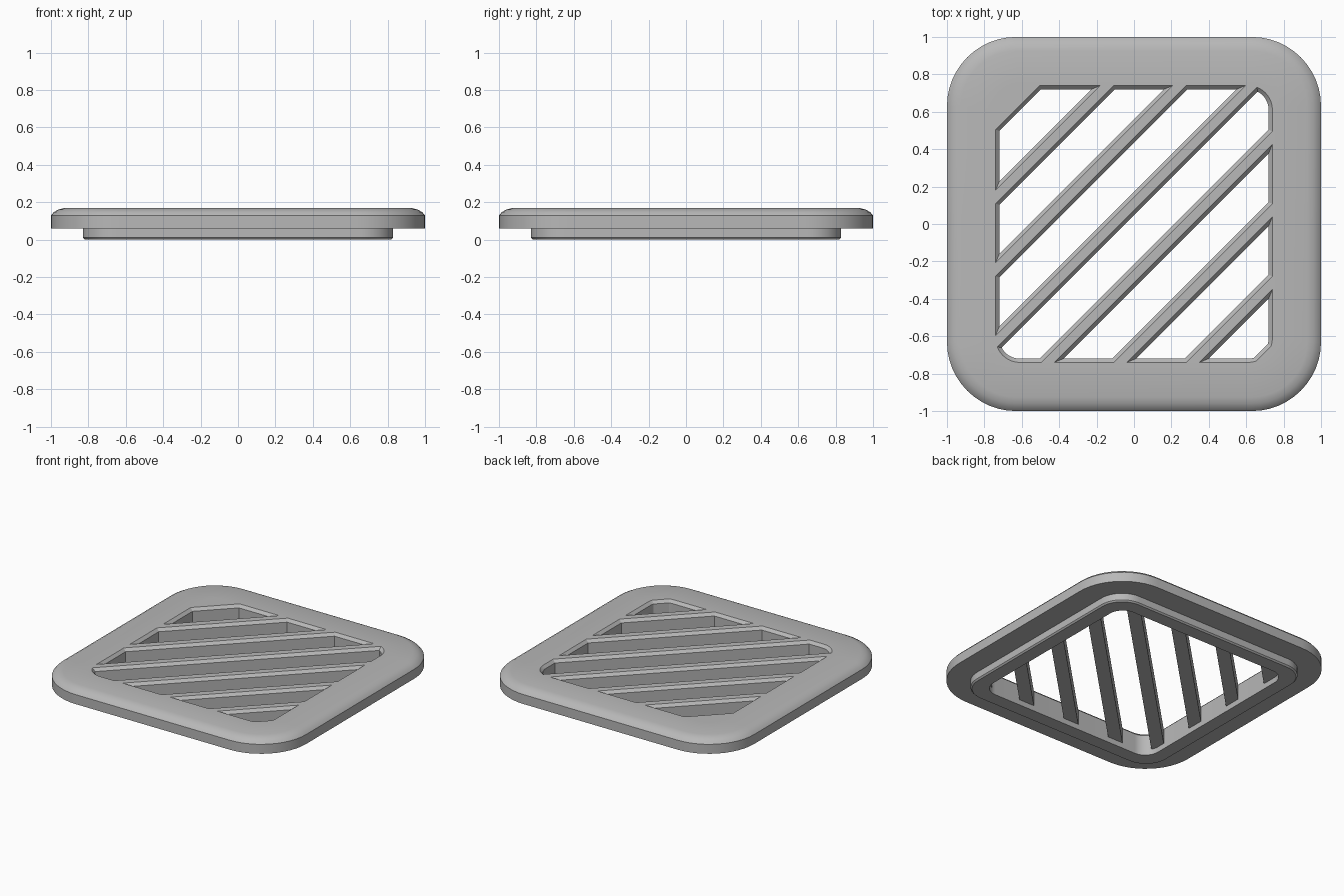
import bpy, bmesh, math
from mathutils import Vector

cube = bpy.data.objects.get("Cube")
if cube:
    bpy.data.objects.remove(cube)

grey = bpy.data.materials.new("plain_grey")
grey.use_nodes = True
colour = (0.48, 0.48, 0.48, 1)
grey.diffuse_color = colour
grey.node_tree.nodes["Principled BSDF"].inputs["Base Color"].default_value = colour

TOP = 0.17        # top surface height
OPEN = 0.74       # half width of the opening at the top
CHAMFER = 0.02
SLAT_BOTTOM = 0.04


def finish(bm, name):
    bmesh.ops.recalc_face_normals(bm, faces=bm.faces)
    mesh = bpy.data.meshes.new(name)
    bm.to_mesh(mesh)
    bm.free()
    obj = bpy.data.objects.new(name, mesh)
    bpy.context.collection.objects.link(obj)
    mesh.materials.append(grey)
    return obj


def rounded_square(bm, half, radius, z, steps=12):
    ring = []
    for quarter in range(4):
        mid = math.radians(45 + 90 * quarter)
        cx = math.copysign(half - radius, math.cos(mid))
        cy = math.copysign(half - radius, math.sin(mid))
        for i in range(steps + 1):
            a = math.radians(90) * (quarter + i / steps)
            ring.append(bm.verts.new((cx + radius * math.cos(a),
                                      cy + radius * math.sin(a), z)))
    return ring


# Frame: closed profile of (half width, corner radius, height)
profile = [
    (OPEN, 0.13, TOP), (OPEN - CHAMFER, 0.11, TOP - CHAMFER),
    (OPEN - CHAMFER, 0.11, 0), (0.82, 0.17, 0), (0.83, 0.18, 0.01),
    (0.83, 0.18, 0.06), (1, 0.37, 0.06), (1, 0.37, 0.13),
    (0.985, 0.355, 0.147), (0.96, 0.33, 0.161), (0.925, 0.295, TOP),
]
bm = bmesh.new()
rings = [rounded_square(bm, *p) for p in profile]
for a, b in zip(rings, rings[1:] + rings[:1]):
    for i in range(len(a)):
        j = (i + 1) % len(a)
        bm.faces.new((a[i], a[j], b[j], b[i]))
frame = finish(bm, "frame")
bpy.context.view_layer.objects.active = frame
frame.select_set(True)
bpy.ops.object.shade_smooth_by_angle(angle=math.radians(28))
frame.select_set(False)


# Slats: chamfered diagonal bars between two values of y - x, trimmed at the opening
def slat(name, low, high):
    bm = bmesh.new()
    along = Vector((1, 1, 0)).normalized()
    across = Vector((-1, 1, 0)).normalized()
    lo, hi = low / math.sqrt(2), high / math.sqrt(2)
    section = [(lo, TOP), (lo - CHAMFER, TOP - CHAMFER), (lo - CHAMFER, SLAT_BOTTOM),
               (hi + CHAMFER, SLAT_BOTTOM), (hi + CHAMFER, TOP - CHAMFER), (hi, TOP)]
    ends = [[bm.verts.new(across * w + along * s + Vector((0, 0, z))) for w, z in section]
            for s in (-2, 2)]
    for i in range(len(section)):
        j = (i + 1) % len(section)
        bm.faces.new((ends[0][i], ends[0][j], ends[1][j], ends[1][i]))
    for n in (Vector((1, 0, 0)), Vector((-1, 0, 0)), Vector((0, 1, 0)), Vector((0, -1, 0))):
        bmesh.ops.bisect_plane(bm, geom=bm.verts[:] + bm.edges[:] + bm.faces[:],
                               plane_co=n * OPEN, plane_no=n, clear_outer=True)
    finish(bm, name)


for i in range(6):
    low = 0.85 - 0.388 * i
    slat(f"slat_{i + 1}", low, low + 0.07)
slat("back_corner_slat", 1.245, 1.46)
slat("front_corner_slat", -1.46, -1.385)
